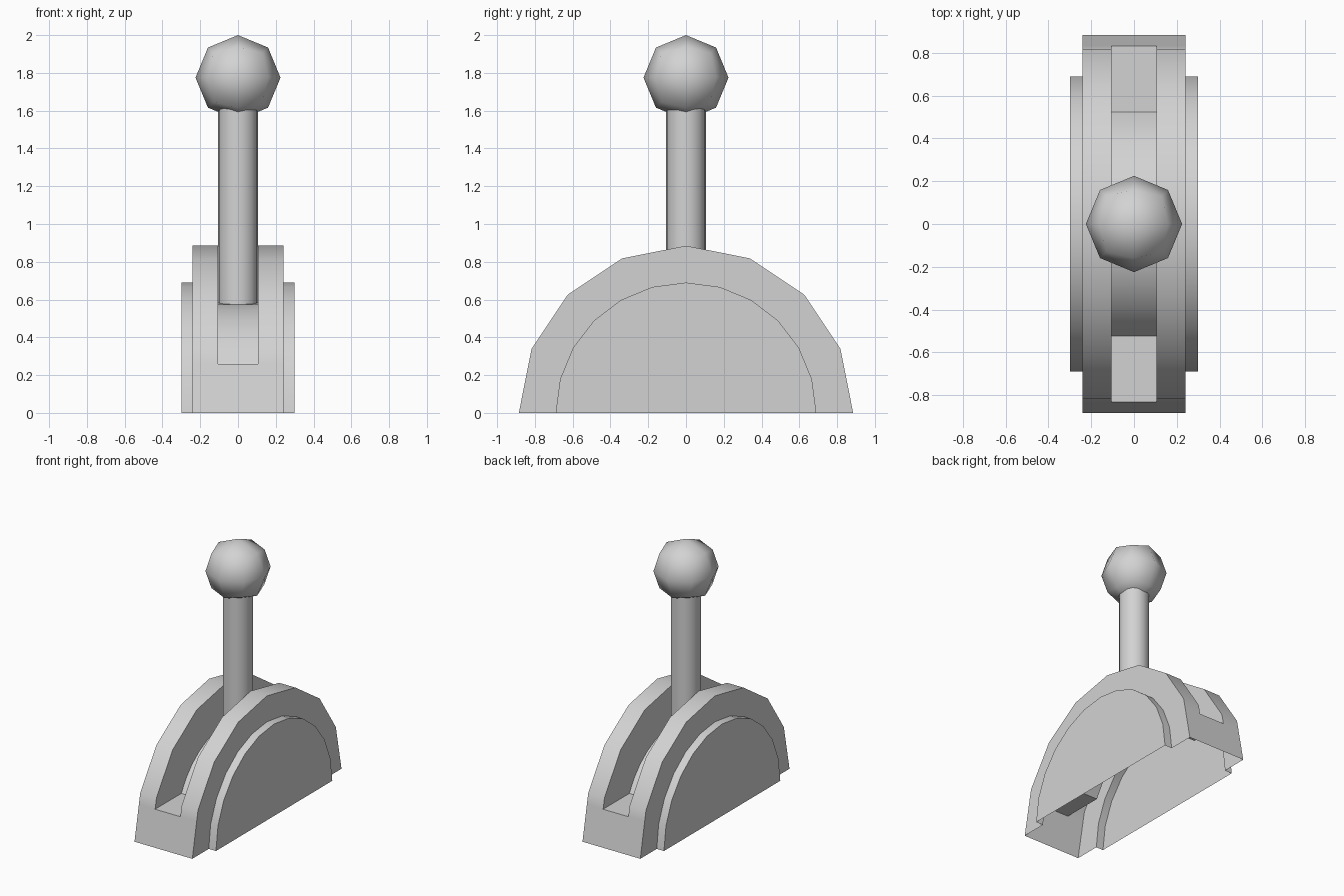
import bpy, bmesh, math
from mathutils import Vector

if "Cube" in bpy.data.objects:
    bpy.data.objects.remove(bpy.data.objects["Cube"])

grey = bpy.data.materials.new("light grey")
grey.diffuse_color = (0.65, 0.65, 0.65, 1)
grey.use_nodes = True
grey.node_tree.nodes["Principled BSDF"].inputs["Base Color"].default_value = grey.diffuse_color

HALF, CAP, SLOT = 0.24, 0.30, 0.105   # half widths: housing, side caps, slot
FLOOR = 0.26                          # height of the slot floor


def arc(radius, steps, start=0.0):
    """Points (y, z) of an arch running from +y over the top to -y."""
    a0, a1 = start, math.pi - start
    return [(radius * math.cos(a0 + (a1 - a0) * i / steps),
             radius * math.sin(a0 + (a1 - a0) * i / steps)) for i in range(steps + 1)]


def finish(bm, name, angle):
    mesh = bpy.data.meshes.new(name)
    bm.to_mesh(mesh)
    bm.free()
    mesh.materials.append(grey)
    ob = bpy.data.objects.new(name, mesh)
    bpy.context.collection.objects.link(ob)
    bpy.ops.object.select_all(action='DESELECT')
    ob.select_set(True)
    bpy.context.view_layer.objects.active = ob
    bpy.ops.object.shade_smooth_by_angle(angle=math.radians(angle))
    return ob


def panel(bm, profile, x):
    bm.faces.new([bm.verts.new((x, y, z)) for y, z in profile])


def strip(bm, profile, x0, x1):
    for (ya, za), (yb, zb) in zip(profile, profile[1:]):
        bm.faces.new([bm.verts.new(p) for p in
                      ((x0, ya, za), (x1, ya, za), (x1, yb, zb), (x0, yb, zb))])


# Profiles of the rim (split at the slot floor), side caps and slot bottom
rim = arc(0.885, 8)
t = FLOOR / rim[1][1]
cut_y = rim[0][0] + (rim[1][0] - rim[0][0]) * t
upper = [(cut_y, FLOOR)] + rim[1:-1] + [(-cut_y, FLOOR)]
outer = [rim[0]] + upper + [rim[-1]]
cap = arc(0.69, 12)
track = [(cut_y, FLOOR)] + arc(0.584, 12, math.asin(FLOOR / 0.584)) + [(-cut_y, FLOOR)]

# Housing: open-bottomed shell with raised side caps and a lever slot
bm = bmesh.new()
for s in (-1, 1):
    strip(bm, outer, s * SLOT, s * HALF)              # rim beside the slot
    panel(bm, outer + cap[::-1], s * HALF)            # side ring
    strip(bm, cap, s * HALF, s * CAP)                 # cap edge
    panel(bm, cap, s * CAP)                           # cap face
    panel(bm, upper + track[-2:0:-1], s * SLOT)       # slot wall
strip(bm, outer[:2], -SLOT, SLOT)                     # end below the slot
strip(bm, outer[-2:], -SLOT, SLOT)
strip(bm, track, -SLOT, SLOT)                         # slot bottom
bmesh.ops.remove_doubles(bm, verts=bm.verts, dist=1e-5)
bmesh.ops.recalc_face_normals(bm, faces=bm.faces)
side = max(bm.faces, key=lambda f: f.calc_center_median().x)
if side.normal.x < 0:
    bmesh.ops.reverse_faces(bm, faces=bm.faces)
finish(bm, "housing", 30)

# Lever rod
bm = bmesh.new()
bmesh.ops.create_cone(bm, cap_ends=True, segments=16, radius1=0.105, radius2=0.105, depth=1.13)
bmesh.ops.translate(bm, verts=bm.verts, vec=(0, 0, 1.105))
finish(bm, "lever_rod", 30)

# Knob: a cube divided once and pushed out to a ball
bm = bmesh.new()
bmesh.ops.create_cube(bm, size=2)
bmesh.ops.subdivide_edges(bm, edges=bm.edges[:], cuts=1, use_grid_fill=True)
for v in bm.verts:
    v.co = v.co.normalized() * 0.225 + Vector((0, 0, 1.775))
finish(bm, "knob", 80)
